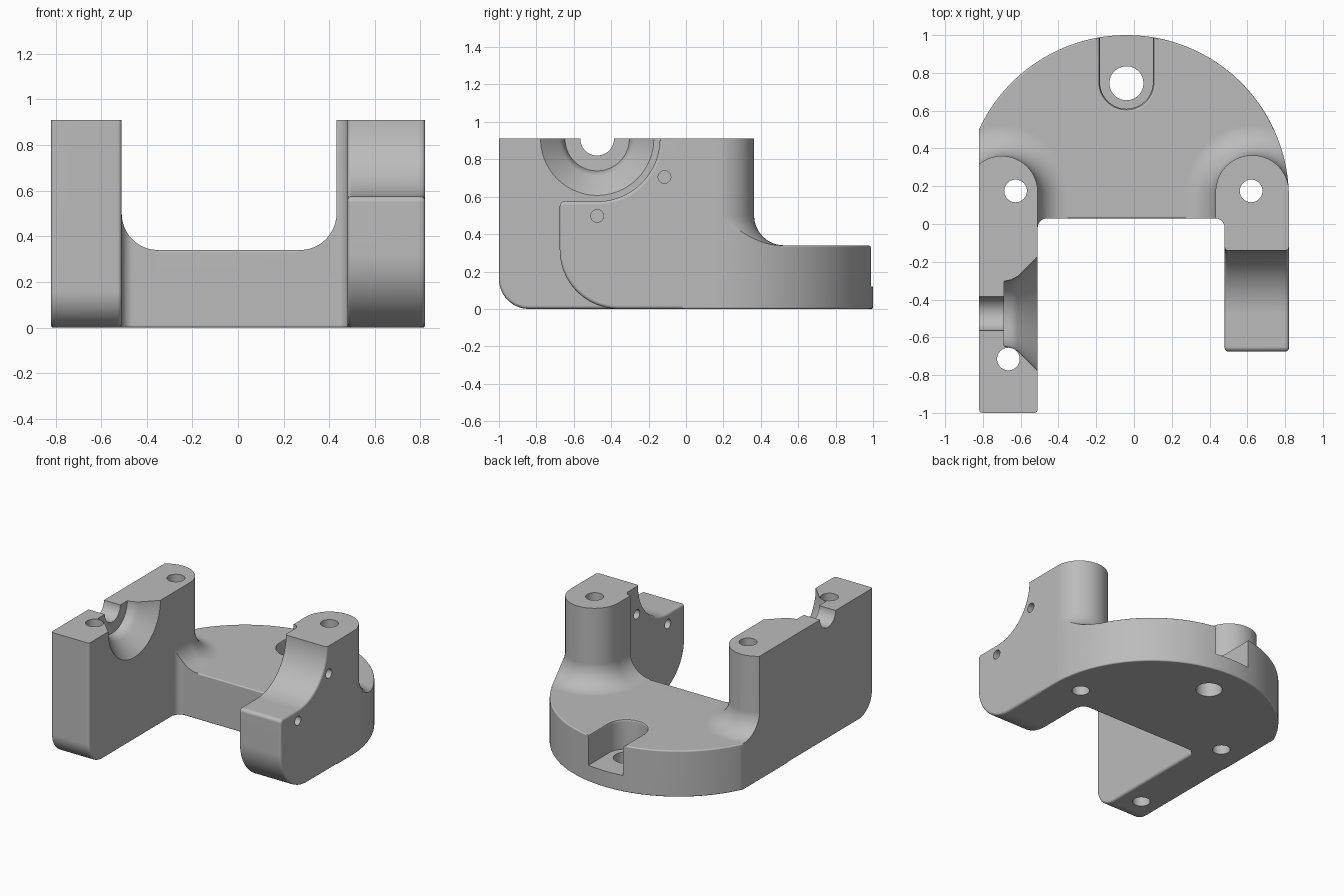
import bpy, bmesh
from math import pi, sin, cos, sqrt, atan2, radians
from mathutils import Vector

cube = bpy.data.objects.get("Cube")
if cube:
    bpy.data.objects.remove(cube, do_unlink=True)

grey = bpy.data.materials.new("machined_grey")
grey.use_nodes = True
grey.diffuse_color = (0.5, 0.5, 0.5, 1)
grey.node_tree.nodes["Principled BSDF"].inputs["Base Color"].default_value = (0.5, 0.5, 0.5, 1)

TOP, DECK = 0.91, 0.34      # height of the posts and of the base plate
OUT, INL, INR = 0.82, -0.51, 0.48


def arc(cx, cy, r, a0, a1, n=24):
    """Points on an arc, angles in degrees."""
    return [(cx + r * cos(radians(a0 + (a1 - a0) * i / n)),
             cy + r * sin(radians(a0 + (a1 - a0) * i / n))) for i in range(n + 1)]


def loft(name, rings, bevel=0, pick=None):
    """Closed solid through rings of equal point count, optionally rounded."""
    bm = bmesh.new()
    loops = [[bm.verts.new(p) for p in ring] for ring in rings]
    n = len(loops[0])
    for a, b in zip(loops, loops[1:]):
        for i in range(n):
            j = (i + 1) % n
            bm.faces.new((a[i], a[j], b[j], b[i]))
    bm.faces.new(loops[0][::-1])
    bm.faces.new(loops[-1])
    bmesh.ops.recalc_face_normals(bm, faces=bm.faces)
    if bevel:
        edges = [e for e in bm.edges if pick(e.verts[0].co, e.verts[1].co)]
        bmesh.ops.bevel(bm, geom=edges, offset=bevel, segments=4, profile=0.5,
                        affect='EDGES', clamp_overlap=True)
    me = bpy.data.meshes.new(name)
    bm.to_mesh(me)
    bm.free()
    me.materials.append(grey)
    ob = bpy.data.objects.new(name, me)
    bpy.context.collection.objects.link(ob)
    return ob


def upright(outline, z):
    return [Vector((x, y, z)) for x, y in outline]


def sideways(outline, x):
    return [Vector((x, y, z)) for y, z in outline]


def combine(target, other, operation):
    """Apply a boolean and discard the second solid."""
    mod = target.modifiers.new("combine", 'BOOLEAN')
    mod.operation, mod.solver, mod.object = operation, 'EXACT', other
    bpy.context.view_layer.objects.active = target
    bpy.ops.object.modifier_apply(modifier=mod.name)
    bpy.data.objects.remove(other, do_unlink=True)


def stadium(cx, cy, r, length):
    """Round-ended outline whose straight sides run along y by length."""
    if length < 0:
        return arc(cx, cy, r, 0, 180, 32) + [(cx - r, cy + length), (cx + r, cy + length)]
    return arc(cx, cy, r, 180, 360, 32) + [(cx + r, cy + length), (cx - r, cy + length)]


# Base plate: round back, flat front, small fillets into the arms
BX, BY, BR = -0.04, 0.14, 0.86
end = 180 - math_end if (math_end := atan2(0.362, 0.78) * 180 / pi) else 0
footprint = ([(OUT, -0.02)] + arc(BX, BY, BR, 0, end, 72) + [(-OUT, -0.02)]
             + arc(INL + 0.05, -0.02, 0.05, 180, 90, 8)
             + arc(INR - 0.05, -0.02, 0.05, 90, 0, 8))
footprint = [(max(x, -OUT), y) for x, y in footprint]
body = loft("clamp_bracket", [upright(footprint, 0), upright(footprint, DECK)], 0.02,
            lambda a, b: abs(a.z - b.z) < 1e-5)


# Arms: side profiles pushed along x, with rounded rims below the flat top
def arm(name, profile, x0, x1):
    return loft(name, [sideways(profile, x0), sideways(profile, x1)], 0.018,
                lambda a, b: abs(a.x - b.x) < 1e-5 and min(a.z, b.z) < TOP - 0.01
                and min(a.y, b.y) < 0.16)


long_profile = [(0.17, 0), (0.17, TOP), (-1, TOP)] + arc(-0.84, 0.16, 0.16, 180, 270, 16)
short_profile = ([(0.17, 0), (0.17, TOP)] + arc(-0.475, TOP, 0.335, 0, -90, 28)
                 + arc(-0.65, 0.55, 0.025, 90, 180, 4)
                 + arc(-0.36, 0.315, 0.315, 180, 270, 24))
combine(body, arm("long_arm", long_profile, -OUT, INL), 'UNION')
combine(body, arm("short_arm", short_profile, INR, OUT), 'UNION')

# Posts flaring into the base plate, trimmed to its footprint
F = 0.16
steps = [(F, 0.2)] + [(F * (1 - cos(t)), DECK + F - F * sin(t))
                      for t in (pi / 2 * (1 - i / 12) for i in range(13))] + [(0, TOP)]
for name, cx, r in (("long_post", -0.70, 0.19), ("short_post", 0.626, 0.194)):
    post = loft(name, [upright(stadium(cx, 0.17, r + d, -0.3), z) for d, z in steps])
    trim = loft("trim", [upright(footprint, 0.1), upright(footprint, 1.1)])
    combine(post, trim, 'INTERSECT')
    combine(body, post, 'UNION')

# Open slot at the back, with a softened upper rim
rim = [(0, 0.12), (0, 0.32), (0.006, 0.334), (0.02, 0.3405), (0.02, 0.5)]
combine(body, loft("slot", [upright(stadium(BX, 0.75, 0.14 + d, 0.5), z) for d, z in rim]),
        'DIFFERENCE')

# Vertical bolt holes
for x, y, r in ((BX, 0.745, 0.09), (-0.627, 0.175, 0.06), (0.62, 0.175, 0.06),
                (-0.665, -0.715, 0.06)):
    ring = arc(x, y, r, 0, 352.5, 47)
    combine(body, loft("bolt_hole", [upright(ring, -0.2), upright(ring, 1.2)]), 'DIFFERENCE')

# Small cross holes through the short arm
for y, z in ((-0.475, 0.497), (-0.115, 0.705)):
    ring = arc(y, z, 0.034, 0, 345, 23)
    combine(body, loft("cross_hole", [sideways(ring, 0.3), sideways(ring, 1)]), 'DIFFERENCE')

# Conical seat and half bore in the long arm
seat = [(0.09, -0.95), (0.09, -0.687), (0.172, -0.687), (0.18, -0.65), (0.198, -0.615),
        (0.313, -0.50)]
combine(body, loft("seat", [sideways(arc(-0.475, TOP, r, 3, 357, 59), x) for r, x in seat]),
        'DIFFERENCE')

# Smooth shading with crisp edges
bpy.ops.object.select_all(action='DESELECT')
body.select_set(True)
bpy.context.view_layer.objects.active = body
bpy.ops.object.shade_smooth_by_angle(angle=radians(30))
normals = body.modifiers.new("even_normals", 'WEIGHTED_NORMAL')
normals.keep_sharp = True
